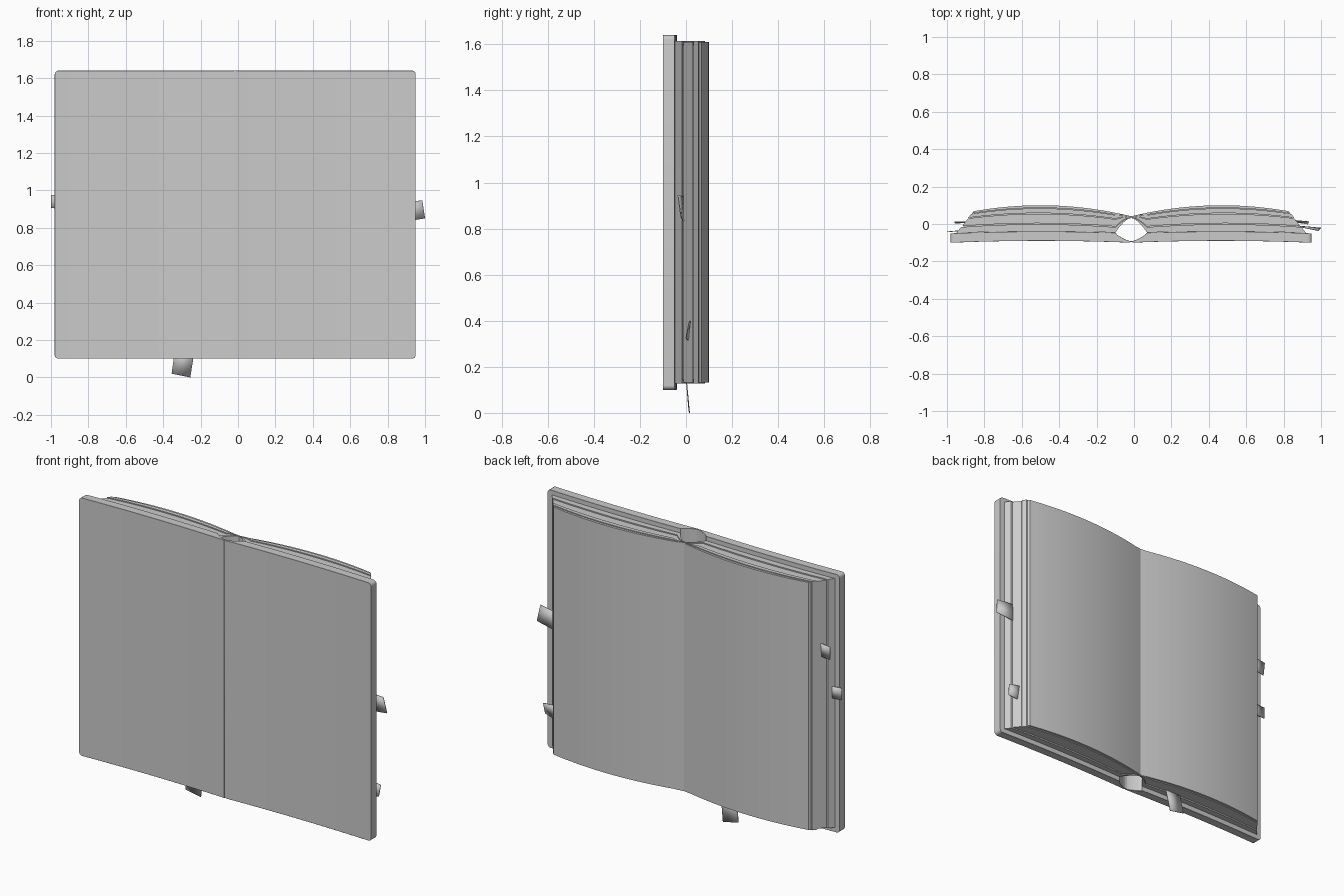
import bpy, bmesh, math

if "Cube" in bpy.data.objects:
    bpy.data.objects.remove(bpy.data.objects["Cube"], do_unlink=True)

grey = bpy.data.materials.new("plain grey")
grey.use_nodes = True
grey.diffuse_color = (0.6, 0.6, 0.6, 1)
grey.node_tree.nodes["Principled BSDF"].inputs["Base Color"].default_value = (0.6, 0.6, 0.6, 1)

SPINE = -0.015  # x of the fold


def finish(name, bm, angle=30):
    bmesh.ops.recalc_face_normals(bm, faces=bm.faces)
    mesh = bpy.data.meshes.new(name)
    bm.to_mesh(mesh)
    bm.free()
    mesh.materials.append(grey)
    obj = bpy.data.objects.new(name, mesh)
    bpy.context.collection.objects.link(obj)
    bpy.ops.object.select_all(action='DESELECT')
    obj.select_set(True)
    bpy.context.view_layer.objects.active = obj
    bpy.ops.object.shade_smooth_by_angle(angle=math.radians(angle))
    return obj


def loft(name, side, columns):
    """Solid through columns of (front point, back point, low z, high z)."""
    bm = bmesh.new()
    rings = []
    for (d0, y0), (d1, y1), low, high in columns:
        x0, x1 = SPINE + side * d0, SPINE + side * d1
        rings.append([bm.verts.new(p) for p in
                      ((x0, y0, low), (x1, y1, low), (x1, y1, high), (x0, y0, high))])
    for a, b in zip(rings, rings[1:]):
        for i in range(4):
            j = (i + 1) % 4
            bm.faces.new((a[i], a[j], b[j], b[i]))
    bm.faces.new(rings[0])
    bm.faces.new(rings[-1])
    return finish(name, bm)


def bow(d):
    return 0.01 * (1 - ((d - 0.48) / 0.48) ** 2)


def cover_back(d):
    if d < 0.085:  # hollow behind the fold
        return -0.092 + 0.042 * (d / 0.085) ** 1.5
    return -0.05 + bow(d)


def page_bottom(u):
    if u < 0.1:  # arched wall of the hollow
        k = u / 0.1
        return 0.085 * k, 0.032 - 0.08 * k ** 1.7
    d = 0.085 + (u - 0.1) / 0.9 * 0.85
    return d, -0.049 + bow(d)


def page_point(u, t):
    d0, y0 = page_bottom(u)
    d1 = 0.845 * u
    y1 = 0.1 - 0.25 * (d1 - 0.485) ** 2
    return d0 + (d1 - d0) * t, y0 + (y1 - y0) * t


def pages(name, side, t0, t1, reach, low, high):
    steps = 40
    cols = []
    for i in range(steps + 1):
        u = reach * i / steps
        cols.append((page_point(u, t0), page_point(u, t1), low, high))
    loft(name, side, cols)


def tab(name, corners):
    bm = bmesh.new()
    bm.faces.new([bm.verts.new(c) for c in corners])
    obj = finish(name, bm)
    mod = obj.modifiers.new("thickness", 'SOLIDIFY')
    mod.thickness = 0.004
    mod.offset = 0


for label, side in (("left", 1), ("right", -1)):
    # Cover board with rounded outer corners
    spots = [0.006 + 0.079 * i / 8 for i in range(9)]
    spots += [0.085 + 0.86 * i / 24 for i in range(1, 25)]
    cols = [((d, -0.1 + bow(d)), (d, cover_back(d)), 0.1, 1.64) for d in spots]
    for i in range(1, 7):
        a = math.radians(15 * i)
        d = 0.945 + 0.02 * math.sin(a)
        inset = 0.02 * (1 - math.cos(a))
        cols.append(((d, -0.1 + bow(d)), (d, cover_back(d)), 0.1 + inset, 1.64 - inset))
    board = loft(label + "_cover", side, cols)
    bevel = board.modifiers.new("soft edge", 'BEVEL')
    bevel.width = 0.003
    bevel.limit_method = 'ANGLE'
    bevel.angle_limit = math.radians(50)

    # Recessed core that closes the gaps between page bundles
    pages(label + "_page_core", side, 0.02, 0.98, 0.985, 0.145, 1.598)

    # Page bundles
    bundles = ((0, 0.27), (0.31, 0.67), (0.7, 0.88), (0.9, 1))
    for n, (t0, t1) in enumerate(bundles):
        shift = 0.004 * (n % 2)
        pages(f"{label}_page_bundle_{n + 1}", side, t0, t1, 1 - 0.003 * (n % 2),
              0.128 + shift, 1.614 - shift)

# Narrow hinge strip between the boards
loft("spine_hinge", 1, [((d, -0.097), (d, -0.09), 0.1, 1.64) for d in (-0.007, 0.007)])

# Marker tabs sticking out of the pages
tab("bottom_tab", [(-0.335, 0.0, 0.16), (-0.355, 0.012, 0.02),
                   (-0.255, 0.015, 0.0), (-0.23, 0.0, 0.16)])
tab("left_upper_tab", [(0.87, -0.012, 0.94), (0.985, -0.035, 0.945),
                       (1.0, -0.022, 0.85), (0.87, -0.01, 0.83)])
tab("left_lower_tab", [(0.85, 0.02, 0.4), (0.935, 0.012, 0.39),
                       (0.93, 0.0, 0.325), (0.85, 0.012, 0.31)])
tab("right_lower_tab", [(-0.9, -0.033, 0.97), (-1.0, -0.042, 0.975),
                        (-1.0, -0.042, 0.905), (-0.9, -0.033, 0.9)])
tab("right_upper_tab", [(-0.87, 0.014, 1.24), (-0.96, 0.01, 1.23),
                        (-0.955, 0.004, 1.15), (-0.87, 0.01, 1.16)])
